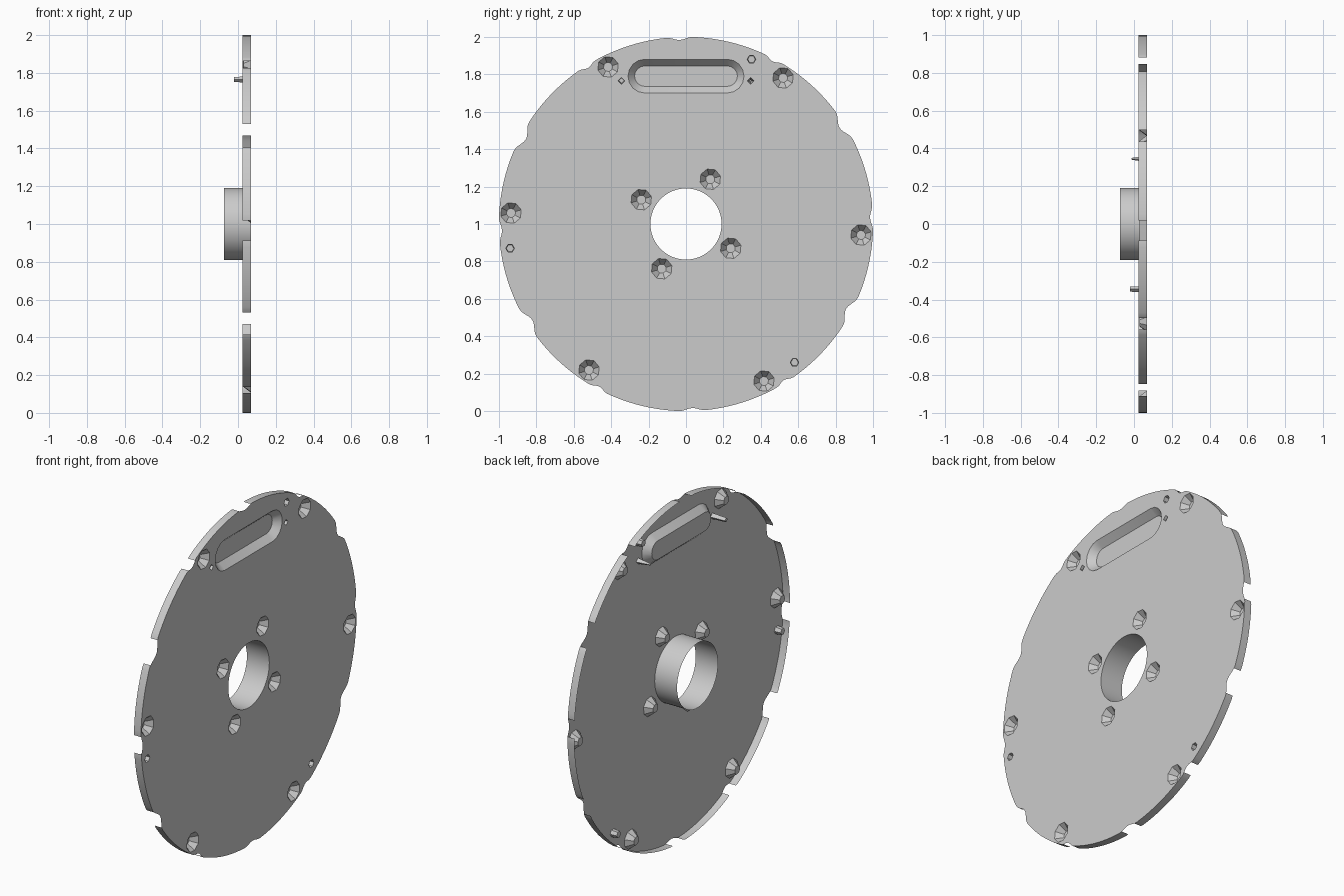
import bpy, bmesh
from math import sin, cos, radians, pi
from mathutils import Vector

cube = bpy.data.objects.get("Cube")
if cube:
    bpy.data.objects.remove(cube, do_unlink=True)

grey = bpy.data.materials.new("plain grey")
grey.use_nodes = True
colour = (0.6, 0.6, 0.6, 1)
grey.diffuse_color = colour
grey.node_tree.nodes["Principled BSDF"].inputs["Base Color"].default_value = colour

FRONT, BACK, COLLAR_END, CENTRE = 0.07, 0.025, -0.075, 1.0


def finish(name, bm):
    mesh = bpy.data.meshes.new(name)
    bm.to_mesh(mesh)
    bm.free()
    mesh.materials.append(grey)
    obj = bpy.data.objects.new(name, mesh)
    bpy.context.collection.objects.link(obj)
    bpy.ops.object.select_all(action='DESELECT')
    obj.select_set(True)
    bpy.context.view_layer.objects.active = obj
    bpy.ops.object.shade_smooth_by_angle(angle=radians(20))


def circle(y, z, r, n, turn=0.0):
    return [(y + r * cos(2 * pi * i / n + turn), z + r * sin(2 * pi * i / n + turn)) for i in range(n)]


def polar(r, degrees):
    return r * cos(radians(degrees)), CENTRE + r * sin(radians(degrees))


def stadium(half, z, r):
    pts = []
    for i in range(18):
        a = -pi / 2 + pi * (i % 9) / 8 + (pi if i > 8 else 0)
        pts.append(((half if i < 9 else -half) + r * cos(a), z + r * sin(a)))
    return pts


# Rim outline: shallow scoops around the edge, deeper on the diagonals
def notch(degree):
    k = round((degree - 2) / 30) % 12
    if k in (1, 5, 7, 11):
        half, depth = 5, 0.032
    else:
        half, depth = (4 if k % 3 == 0 else 3), 0.016
    away = abs((degree - 2 - 30 * k + 180) % 360 - 180)
    return away, half, depth


def rim_radius(degree):
    away, half, depth = notch(degree)
    return 1 - depth * (1 + cos(pi * away / half)) / 2 if away < half else 1


rim = [polar(rim_radius(d), d) for d in range(360)]
bore = circle(0, CENTRE, 0.19, 64)

# Pressed pockets: mouth loop, floor loop, floor depth
pockets = [(stadium(0.22, 1.79, 0.09), stadium(0.22, 1.79, 0.055), 0.03)]
screws = [polar(0.937, 56.4 + 60 * i) for i in range(6)]
screws += [polar(0.272, 61.5 + 90 * i) for i in range(4)]
for y, z in screws:
    pockets.append((circle(y, z, 0.057, 8, 0.3), circle(y, z, 0.025, 8, 0.3), 0.03))
for y, z in ((0.35, 1.88), (-0.94, 0.87), (0.58, 0.26)):
    pockets.append((circle(y, z, 0.023, 6), circle(y, z, 0.02, 6), 0.03))
# Locating pins beside the slot, hollow from the front
pockets.append((circle(-0.345, 1.765, 0.018, 4), circle(-0.345, 1.765, 0.013, 4), -0.02))
pockets.append((circle(0.345, 1.765, 0.018, 4), circle(0.345, 1.765, 0.005, 4), -0.012))


def loop(bm, points, x):
    verts = [bm.verts.new((x, y, z)) for y, z in points]
    edges = [bm.edges.new((verts[i - 1], verts[i])) for i in range(len(verts))]
    return verts, edges


def skin(bm, a, b, keep=lambda i: True):
    for i in range(len(a)):
        if keep(i):
            bm.faces.new((a[i - 1], b[i - 1], b[i], a[i]))


# The skirt is open across the scoops
def walled(i):
    away, half, _ = notch(i - 0.5)
    return away > half - 1


# Disc: one pressed sheet with pockets pushed backwards and a skirt round the rim
bm = bmesh.new()
rim_verts, edges = loop(bm, rim, FRONT)
edges = edges + loop(bm, bore, FRONT)[1]
mouths = []
for mouth, base, depth in pockets:
    verts, mouth_edges = loop(bm, mouth, FRONT)
    mouths.append(verts)
    edges += mouth_edges
bmesh.ops.triangle_fill(bm, edges=edges, use_beauty=True, normal=Vector((1, 0, 0)))
bm.normal_update()
bmesh.ops.reverse_faces(bm, faces=[f for f in bm.faces if f.normal.x < 0])
for verts, (mouth, base, depth) in zip(mouths, pockets):
    floor, _ = loop(bm, base, depth)
    skin(bm, floor, verts)
    bm.faces.new(floor)
skin(bm, rim_verts, loop(bm, rim, BACK)[0], walled)
finish("disc", bm)

# Collar: open tube running back from the bore
bm = bmesh.new()
skin(bm, loop(bm, bore, COLLAR_END)[0], loop(bm, bore, FRONT)[0])
finish("collar", bm)
